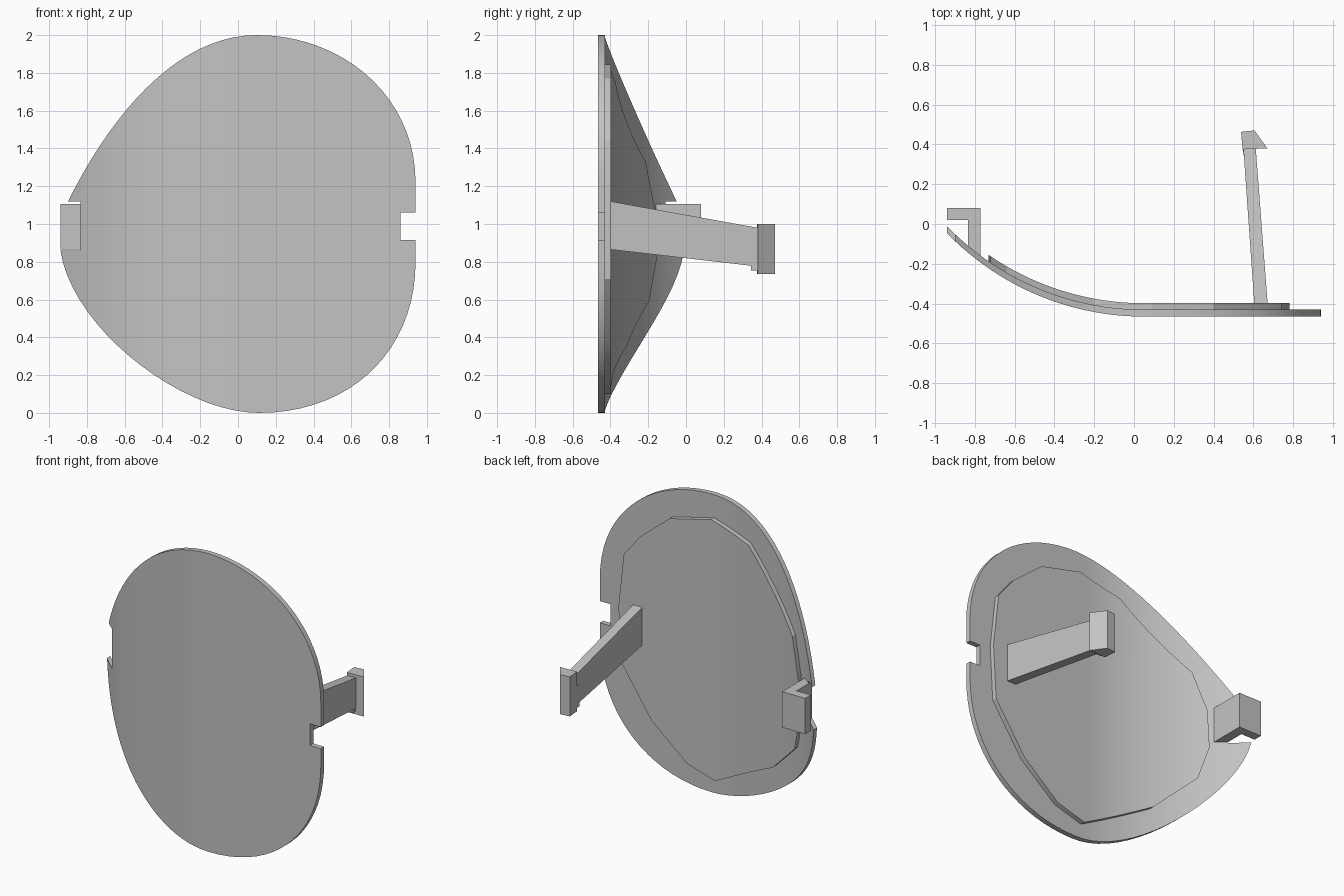
import bpy, bmesh, math
from mathutils import Vector
from mathutils.geometry import interpolate_bezier

cube = bpy.data.objects.get("Cube")
if cube:
    bpy.data.objects.remove(cube, do_unlink=True)

grey = bpy.data.materials.new("plain grey")
grey.use_nodes = True
COLOUR = (0.55, 0.55, 0.55, 1)
grey.diffuse_color = COLOUR
grey.node_tree.nodes["Principled BSDF"].inputs["Base Color"].default_value = COLOUR

BEND_START, RADIUS, FRONT = 0.05, 1.377, -0.465


def bend(x):
    """Front surface depth: flat on the left, a circular arc on the right."""
    d = max(0.0, BEND_START - x)
    return FRONT + RADIUS - math.sqrt(RADIUS ** 2 - d * d)


def finish(bm, name, smooth=False):
    bmesh.ops.recalc_face_normals(bm, faces=bm.faces)
    mesh = bpy.data.meshes.new(name)
    bm.to_mesh(mesh)
    bm.free()
    mesh.materials.append(grey)
    ob = bpy.data.objects.new(name, mesh)
    bpy.context.scene.collection.objects.link(ob)
    if smooth:
        bpy.ops.object.select_all(action="DESELECT")
        ob.select_set(True)
        bpy.context.view_layer.objects.active = ob
        bpy.ops.object.shade_smooth_by_angle(angle=math.radians(25))
    return ob


def curved_plate(name, outline, near, far, strips=28):
    """Slice an x-z outline into strips, thicken it and bend it."""
    bm = bmesh.new()
    bm.faces.new([bm.verts.new((x, 0, z)) for x, z in outline])
    for i in range(strips):
        x = BEND_START - 0.983 * i / strips
        bmesh.ops.bisect_plane(bm, geom=bm.verts[:] + bm.edges[:] + bm.faces[:],
                               dist=1e-5, plane_co=(x, 0, 0), plane_no=(1, 0, 0))
    grown = bmesh.ops.extrude_face_region(bm, geom=bm.faces[:])["geom"]
    back = {v for v in grown if isinstance(v, bmesh.types.BMVert)}
    for v in bm.verts:
        v.co.y = bend(v.co.x) + (far if v in back else near)
    return finish(bm, name, True)


def prism(name, profile, low, high):
    """Extrude an x-y profile; low and high may be functions of y."""
    bm = bmesh.new()
    rings = [[bm.verts.new((x, y, h(y))) for x, y in profile] for h in (low, high)]
    bm.faces.new(rings[0])
    bm.faces.new(rings[1])
    for i in range(len(profile)):
        j = (i + 1) % len(profile)
        bm.faces.new((rings[0][i], rings[0][j], rings[1][j], rings[1][i]))
    return finish(bm, name)


def arc(*points, steps=20):
    curve = interpolate_bezier(*[Vector((x, 0, z)) for x, z in points], steps)
    return [(p.x, p.z) for p in curve]


# Outer shell with a notch on each side
outline = arc((-0.9, 1.12), (-0.65, 1.62), (-0.3, 2), (0.1, 2))[:-1]
outline += arc((0.1, 2), (0.55, 2), (0.94, 1.68), (0.94, 1.22))
outline += [(0.94, 1.06), (0.86, 1.06), (0.86, 0.915), (0.94, 0.915)]
outline += arc((0.94, 0.8), (0.94, 0.33), (0.6, 0), (0.11, 0))[:-1]
outline += arc((0.11, 0), (-0.3, 0), (-0.88, 0.45), (-0.94, 0.86))
outline += [(-0.835, 0.86), (-0.835, 1.12)]
curved_plate("cover_plate", outline, 0, 0.035)

# Faceted raised panel on the back
panel = [(-0.72, 1.07), (-0.64, 1.33), (-0.2, 1.76), (0.09, 1.845), (0.4, 1.77),
         (0.62, 1.59), (0.74, 1.44), (0.78, 1.08), (0.76, 0.71), (0.535, 0.38),
         (0.27, 0.16), (0.06, 0.1), (-0.42, 0.35), (-0.67, 0.59), (-0.73, 0.81)]
curved_plate("back_panel", panel, 0.03, 0.067)


# Tapered latch arm with a barbed head
def taper(start, end):
    return lambda y: start + (end - start) * (y + 0.4) / 0.78


prism("latch_arm", [(0.605, -0.41), (0.672, -0.41), (0.61, 0.4), (0.548, 0.4)],
      taper(0.865, 0.775), taper(1.12, 0.98))
prism("latch_head", [(0.545, 0.375), (0.67, 0.38), (0.605, 0.47), (0.538, 0.463)],
      lambda y: 0.735, lambda y: 1.0)
prism("latch_lip", [(0.55, 0.345), (0.61, 0.345), (0.607, 0.38), (0.547, 0.38)],
      lambda y: 0.755, lambda y: 0.9)

# L-shaped hinge hook in the opposite notch
prism("hinge_hook", [(-0.94, 0.02), (-0.94, 0.08), (-0.77, 0.08), (-0.77, -0.165),
                     (-0.835, -0.12), (-0.835, 0.02)],
      lambda y: 0.865, lambda y: 1.105)
